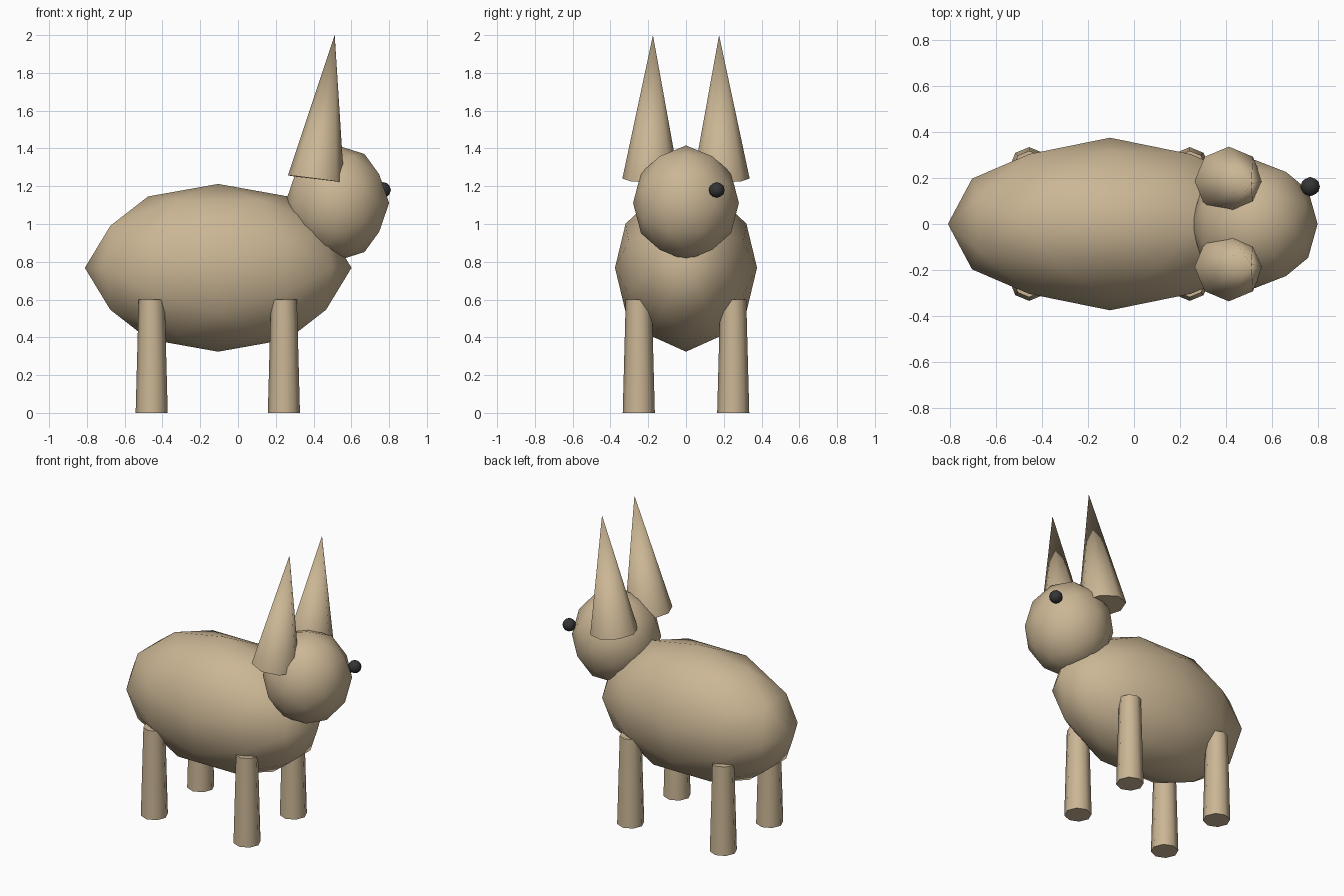
import bpy, bmesh, math
from mathutils import Vector
from itertools import combinations

if "Cube" in bpy.data.objects:
    bpy.data.objects.remove(bpy.data.objects["Cube"])


def material(name, color):
    m = bpy.data.materials.new(name)
    m.diffuse_color = color
    m.use_nodes = True
    m.node_tree.nodes["Principled BSDF"].inputs["Base Color"].default_value = m.diffuse_color
    return m


TAN = material("tan", (0.60, 0.47, 0.30, 1))
DARK = material("dark", (0.035, 0.035, 0.035, 1))


def finish(name, bm, mat):
    bmesh.ops.recalc_face_normals(bm, faces=bm.faces)
    me = bpy.data.meshes.new(name)
    bm.to_mesh(me)
    bm.free()
    me.materials.append(mat)
    ob = bpy.data.objects.new(name, me)
    bpy.context.collection.objects.link(ob)
    bpy.ops.object.select_all(action='DESELECT')
    ob.select_set(True)
    bpy.context.view_layer.objects.active = ob
    bpy.ops.object.shade_smooth_by_angle(angle=math.radians(50))
    return ob


def ball(name, center, radii, mat):
    """Once-subdivided icosahedron with a vertex on every axis."""
    phi = (1 + math.sqrt(5)) / 2
    corners = []
    for s in (1, -1):
        for t in (s * phi, -s * phi):
            corners += [Vector((s, 0, t)), Vector((t, s, 0)), Vector((0, t, s))]
    mids = [p + q for p, q in combinations(corners, 2) if (p - q).length < 2.1]
    bm = bmesh.new()
    for p in corners + mids:
        n = p.normalized()
        bm.verts.new([c + r * k for c, r, k in zip(center, radii, n)])
    bmesh.ops.convex_hull(bm, input=bm.verts)
    return finish(name, bm, mat)


def cone(name, base, tip, r1, r2, mat):
    """Eight-sided cone or tapered post from base to tip."""
    base, tip = Vector(base), Vector(tip)
    axis = tip - base
    bm = bmesh.new()
    bmesh.ops.create_cone(bm, cap_ends=True, segments=8, radius1=r1, radius2=r2,
                          depth=axis.length)
    turn = Vector((0, 0, 1)).rotation_difference(axis).to_matrix()
    bmesh.ops.rotate(bm, verts=bm.verts, cent=(0, 0, 0), matrix=turn)
    bmesh.ops.translate(bm, verts=bm.verts, vec=(base + tip) / 2)
    return finish(name, bm, mat)


# body and head
ball("body", (-0.105, 0, 0.768), (0.706, 0.376, 0.444), TAN)
ball("head", (0.525, 0, 1.111), (0.275, 0.28, 0.305), TAN)

# legs and ears, mirrored across y
for side, s in (("left", 1), ("right", -1)):
    for end, x in (("front", 0.243), ("back", -0.457)):
        cone(f"{end}_{side}_leg", (x, s * 0.25, 0), (x, s * 0.25, 0.6), 0.085, 0.069, TAN)
    cone(f"{side}_ear", (0.413, s * 0.187, 1.238), (0.512, s * 0.175, 2.0), 0.15, 0, TAN)

# single dark eye
ball("eye", (0.768, 0.163, 1.18), (0.042, 0.042, 0.042), DARK)
